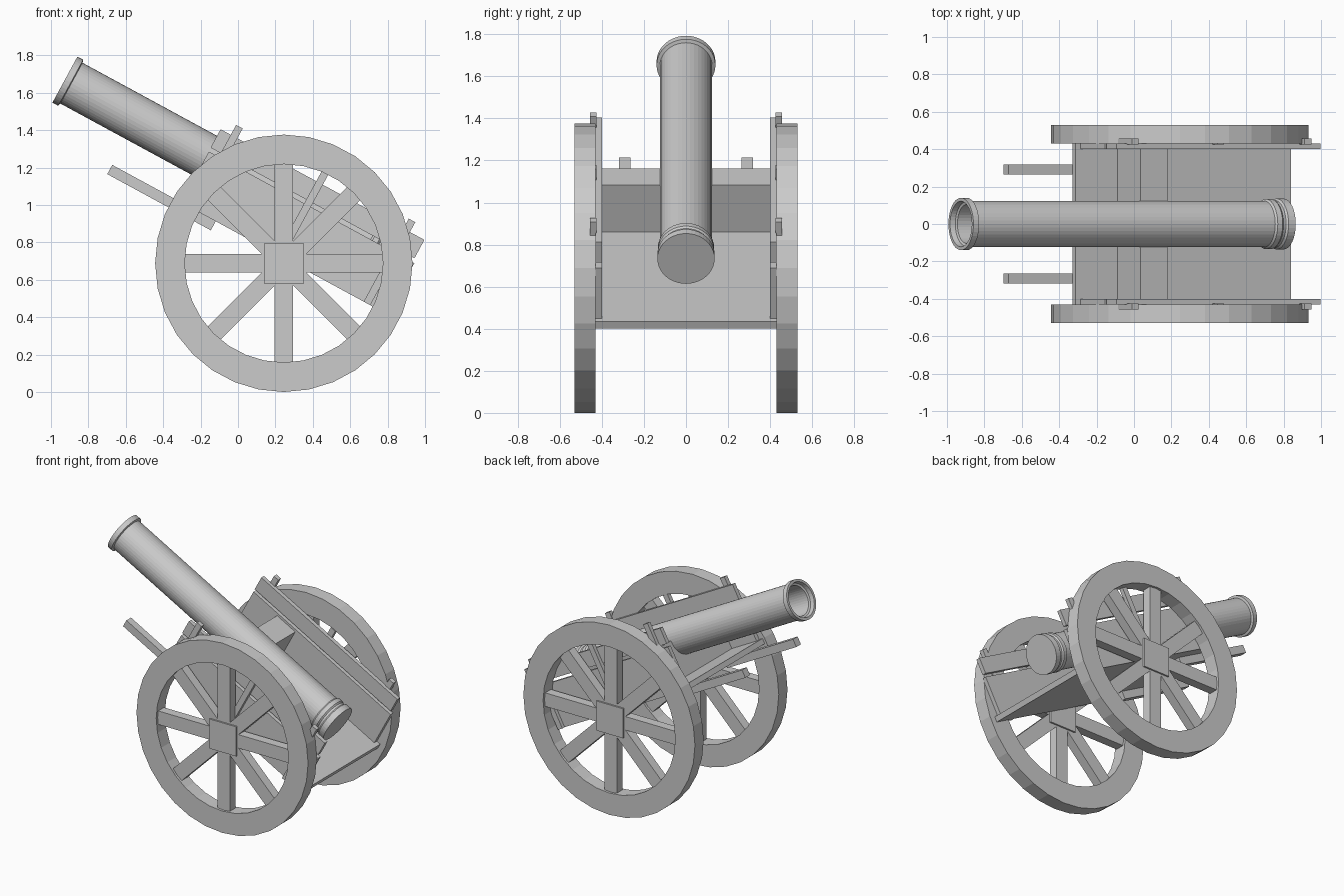
import bpy, bmesh
from math import radians, cos, sin, pi
from mathutils import Matrix

if "Cube" in bpy.data.objects:
    bpy.data.objects.remove(bpy.data.objects["Cube"])

TILT = Matrix.Rotation(radians(28.5), 4, 'Y')   # gun and carriage share one slope
HUB_X, HUB_Z = 0.245, 0.688


def finish(name, bm, matrix=None):
    if matrix:
        bm.transform(matrix)
    bmesh.ops.recalc_face_normals(bm, faces=bm.faces)
    me = bpy.data.meshes.new(name)
    bm.to_mesh(me)
    bm.free()
    ob = bpy.data.objects.new(name, me)
    bpy.context.collection.objects.link(ob)
    return ob


def box(name, x, y, z, matrix=None):
    """Box from (min, max) ranges, then moved by matrix."""
    bm = bmesh.new()
    bmesh.ops.create_cube(bm, size=1)
    for v in bm.verts:
        for i, r in enumerate((x, y, z)):
            v.co[i] = r[0] if v.co[i] < 0 else r[1]
    return finish(name, bm, matrix)


def lathe(name, profile, steps, matrix, closed=False):
    """Revolve (along, radius) points about the local x axis."""
    bm = bmesh.new()
    rings = []
    for a, r in profile:
        rings.append([bm.verts.new((a, r * cos(2 * pi * i / steps), r * sin(2 * pi * i / steps)))
                      for i in range(steps)])
    pairs = list(zip(rings, rings[1:]))
    if closed:
        pairs.append((rings[-1], rings[0]))
    for p, q in pairs:
        for i in range(steps):
            j = (i + 1) % steps
            bm.faces.new((p[i], p[j], q[j], q[i]))
    if not closed:
        bm.faces.new(rings[0])
        bm.faces.new(rings[-1])
    return finish(name, bm, matrix)


# Barrel: bore floor, muzzle lip, tube, breech rings, flat breech
lathe("barrel", [(0.15, 0.104), (-1.575, 0.104), (-1.58, 0.118), (-1.61, 0.122),
                 (-1.61, 0.14), (-1.575, 0.14), (-1.57, 0.124),
                 (0.235, 0.124), (0.245, 0.134), (0.275, 0.134), (0.285, 0.126),
                 (0.30, 0.126), (0.31, 0.136), (0.353, 0.136)],
      40, TILT @ Matrix.Translation((0, 0, 1.026)))

# Carriage floor and the cross block under the barrel
box("carriage_floor", (-0.78, 0.53), (-0.43, 0.43), (0.745, 0.783), TILT)
box("cross_block", (-0.525, -0.36), (-0.4, 0.4), (0.78, 1.038), TILT)

for s, side in ((-1, "front"), (1, "back")):
    def span(a, b):
        return tuple(sorted((s * a, s * b)))

    # Side planks
    box(side + "_top_rail", (-0.752, 0.488), span(0.40, 0.43), (1.078, 1.19), TILT)
    box(side + "_side_panel", (-0.75, 0.50), span(0.40, 0.43), (0.78, 1.055), TILT)

    # Upright stakes holding the planks
    for i, u in enumerate((-0.67, -0.15, 0.38)):
        box(f"{side}_stake_{i + 1}", (u - 0.02, u + 0.02), span(0.425, 0.456), (0.745, 1.25), TILT)

    # Pulling handle under the floor
    box(side + "_handle", (-1.17, -0.54), span(0.265, 0.318), (0.69, 0.746), TILT)

    # Wheel rim, hub and spokes
    centre = Matrix.Translation((HUB_X, s * 0.48, HUB_Z))
    lathe(side + "_wheel_rim", [(-0.05, 0.53), (-0.05, 0.688), (0.05, 0.688), (0.05, 0.53)], 32,
          centre @ Matrix.Rotation(pi / 2, 4, 'Z'), closed=True)
    box(side + "_hub", (-0.107, 0.107), (-0.045, 0.045), (-0.107, 0.107), centre)
    for k in range(8):
        box(f"{side}_spoke_{k + 1}", (0.08, 0.545), (-0.033, 0.033), (-0.049, 0.049),
            centre @ Matrix.Rotation(k * pi / 4, 4, 'Y'))
